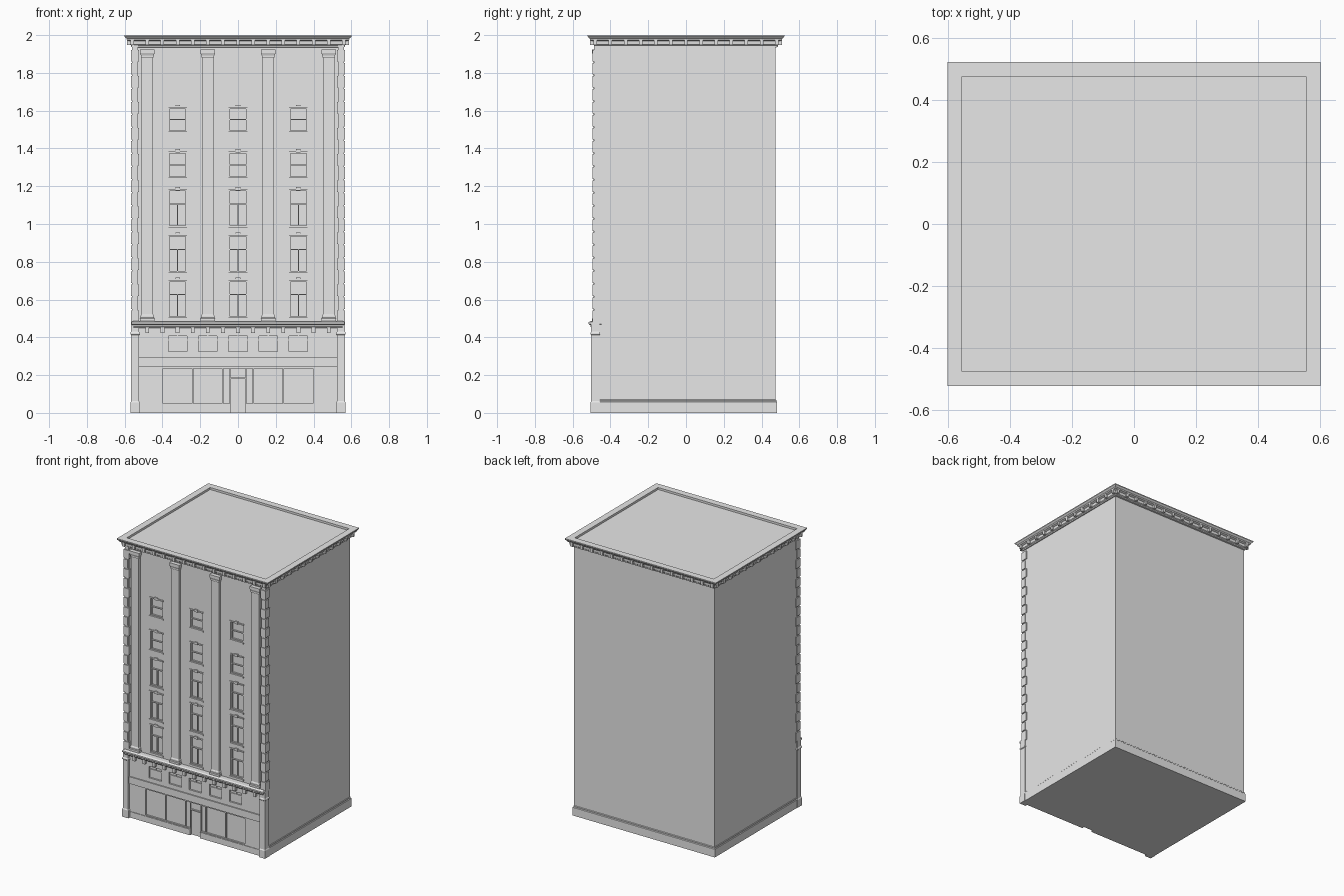
import bpy, bmesh

if "Cube" in bpy.data.objects:
    bpy.data.objects.remove(bpy.data.objects["Cube"])

stone = bpy.data.materials.new("light_grey_stone")
stone.diffuse_color = (0.8, 0.8, 0.8, 1)
stone.use_nodes = True
stone.node_tree.nodes["Principled BSDF"].inputs["Base Color"].default_value = stone.diffuse_color


def finish(name, bm):
    bmesh.ops.recalc_face_normals(bm, faces=bm.faces[:])
    me = bpy.data.meshes.new(name)
    bm.to_mesh(me)
    bm.free()
    me.materials.append(stone)
    ob = bpy.data.objects.new(name, me)
    bpy.context.collection.objects.link(ob)
    return ob


def boxes(name, items):
    """One object from boxes given as (x0, x1, y0, y1, z0, z1)."""
    bm = bmesh.new()
    for x0, x1, y0, y1, z0, z1 in items:
        for v in bmesh.ops.create_cube(bm, size=1)["verts"]:
            v.co = (x1 if v.co.x > 0 else x0, y1 if v.co.y > 0 else y0,
                    z1 if v.co.z > 0 else z0)
    return finish(name, bm)


def stack(name, rect, profile):
    """Rectangular rings (outset, z) joined into a closed moulded solid."""
    x0, x1, y0, y1 = rect
    bm = bmesh.new()
    rings = [[bm.verts.new(p) for p in ((x0 - o, y0 - o, z), (x1 + o, y0 - o, z),
                                       (x1 + o, y1 + o, z), (x0 - o, y1 + o, z))]
             for o, z in profile]
    for a, b in zip(rings, rings[1:]):
        for i in range(4):
            j = (i + 1) % 4
            bm.faces.new((a[i], a[j], b[j], b[i]))
    bm.faces.new(rings[0])
    bm.faces.new(rings[-1])
    return finish(name, bm)


def carve(target, cuts):
    cutter = boxes("cutter", cuts)
    cutter.hide_render = True
    mod = target.modifiers.new("openings", "BOOLEAN")
    mod.operation, mod.solver, mod.object = "DIFFERENCE", "EXACT", cutter
    bpy.context.view_layer.objects.active = target
    bpy.ops.object.modifier_apply(modifier=mod.name)
    bpy.data.objects.remove(cutter)


WALL, SHOP = -0.47, -0.485       # facade planes of the upper and street floors
BAYS = (-0.32, 0, 0.32)
ROWS = ((0.505, 0.70), (0.745, 0.94), (0.985, 1.18), (1.245, 1.38), (1.49, 1.615))
HW = 0.049                       # half window width

# Main block with recessed windows
body = boxes("main_block", [(-0.56, 0.56, WALL, 0.475, 0, 1.96)])
carve(body, [(x - HW, x + HW, -0.6, WALL + 0.016, a, b) for x in BAYS for a, b in ROWS])

# Sash frames, sills, lintels and keystones
frames, trims = [], []
for x in BAYS:
    for row, (a, b) in enumerate(ROWS):
        y0, y1 = WALL + 0.006, WALL + 0.018
        t = 0.006
        frames += [(x - HW, x - HW + t, y0, y1, a, b), (x + HW - t, x + HW, y0, y1, a, b),
                   (x - HW, x + HW, y0, y1, a, a + t), (x - HW, x + HW, y0, y1, b - t, b)]
        bar = a + (b - a) * (0.62 if row < 3 else 0.5)
        frames.append((x - HW, x + HW, y0, y1, bar - 0.003, bar + 0.003))
        if row < 3:
            frames.append((x - 0.003, x + 0.003, y0, y1, a, bar))
        trims += [(x - 0.055, x + 0.055, WALL - 0.006, WALL + 0.005, a - 0.01, a),
                  (x - 0.056, x + 0.056, WALL - 0.005, WALL + 0.005, b, b + 0.009),
                  (x - 0.012, x + 0.012, WALL - 0.008, WALL + 0.005, b - 0.002, b + 0.016)]
boxes("window_frames", frames)
boxes("window_trim", trims)

# Tall pilasters with moulded base and capital
for i, x in enumerate((-0.48, -0.16, 0.16, 0.48)):
    stack(f"pilaster_{i + 1}", (x - 0.031, x + 0.031, -0.489, WALL + 0.01),
          [(0.008, 0.478), (0.008, 0.5), (0.004, 0.505), (0.004, 0.515), (0, 0.522),
           (0, 1.88), (0.003, 1.885), (0.003, 1.892), (0.008, 1.905), (0.008, 1.925)])

# Corner quoins, alternating long and short
quoins = []
N = 21
step = (1.93 - 0.48) / N
for s in (-1, 1):
    for i in range(N):
        long = i % 2 == 0
        xa, xb = sorted((s * 0.566, s * (0.524 if long else 0.536)))
        z = 0.48 + i * step
        quoins.append((xa, xb, -0.494, -0.445 if long else -0.457, z, z + step - 0.008))
    xa, xb = sorted((s * 0.56, s * 0.53))
    quoins.append((xa, xb, -0.488, -0.46, 0.47, 1.95))
boxes("corner_quoins", quoins)

# Street-level front with shop panes, door and small mezzanine windows
shop = boxes("shop_front", [(-0.55, 0.55, SHOP, -0.45, 0, 0.46)])
MEZZ = (-0.32, -0.16, 0, 0.16, 0.32)
edges = (-0.4, -0.24, -0.08, 0.08, 0.24, 0.4)
cuts = [(x - HW, x + HW, -0.6, SHOP + 0.012, 0.325, 0.408) for x in MEZZ]
for a, b in zip(edges, edges[1:]):
    if a < 0 < b:
        cuts += [(a + 0.004, -0.044, -0.6, SHOP + 0.01, 0.05, 0.235),
                 (0.044, b - 0.004, -0.6, SHOP + 0.01, 0.05, 0.235),
                 (-0.04, 0.04, -0.6, SHOP + 0.014, -0.1, 0.18),
                 (-0.04, 0.04, -0.6, SHOP + 0.01, 0.188, 0.235)]
    else:
        cuts.append((a + 0.004, b - 0.004, -0.6, SHOP + 0.01, 0.05, 0.235))
carve(shop, cuts)
bars = []
for x in MEZZ:
    y0, y1 = SHOP + 0.005, SHOP + 0.014
    bars += [(x - HW, x + HW, y0, y1, 0.384, 0.389), (x - 0.003, x + 0.003, y0, y1, 0.387, 0.408)]
boxes("mezzanine_window_bars", bars)
boxes("sign_band", [(-0.525, 0.525, SHOP - 0.008, SHOP + 0.01, 0.245, 0.295)])
boxes("shop_plinth", [(-0.525, -0.04, SHOP - 0.004, SHOP + 0.005, 0, 0.043),
                      (0.04, 0.525, SHOP - 0.004, SHOP + 0.005, 0, 0.043)])

# Street-level corner piers
for name, x in (("left_corner_pier", -0.545), ("right_corner_pier", 0.545)):
    stack(name, (x - 0.021, x + 0.021, -0.502, -0.458),
          [(0.004, 0), (0.004, 0.055), (0, 0.062), (0, 0.412), (0.004, 0.416),
           (0.004, 0.424), (0, 0.43), (0, 0.482)])

# Belt course above the shops, with dentils
stack("belt_course", (-0.55, 0.55, -0.5, -0.46),
      [(0, 0.45), (0.006, 0.458), (0.006, 0.464), (0.015, 0.47), (0.015, 0.48), (0.004, 0.486)])
boxes("belt_dentils", [(x - 0.01, x + 0.01, -0.503, SHOP + 0.01, 0.422, 0.455)
                       for x in (-0.48 + 0.08 * i for i in range(13))])

# Plinth around the sides and back
stack("base_plinth", (-0.56, 0.56, -0.455, 0.475), [(0.007, 0), (0.007, 0.058), (0.003, 0.062),
                                                   (0.003, 0.068), (0, 0.071)])

# Roof cornice with a shallow sunken roof
stack("cornice", (-0.56, 0.56, -0.48, 0.48),
      [(-0.005, 1.935), (0.006, 1.937), (0.006, 1.945), (0.012, 1.95), (0.014, 1.968),
       (0.028, 1.974), (0.03, 1.982), (0.037, 1.988), (0.041, 1.993), (0.041, 2.0),
       (-0.006, 2.0), (-0.006, 1.985)])

# Cornice brackets on all four sides
brackets = []
for i in range(15):
    x = -0.56 + 0.08 * i
    brackets += [(x - 0.009, x + 0.009, -0.507, -0.485, 1.948, 1.976),
                 (x - 0.009, x + 0.009, 0.485, 0.507, 1.948, 1.976)]
for i in range(13):
    y = -0.48 + 0.08 * i
    brackets += [(-0.587, -0.565, y - 0.009, y + 0.009, 1.948, 1.976),
                 (0.565, 0.587, y - 0.009, y + 0.009, 1.948, 1.976)]
boxes("cornice_brackets", brackets)
